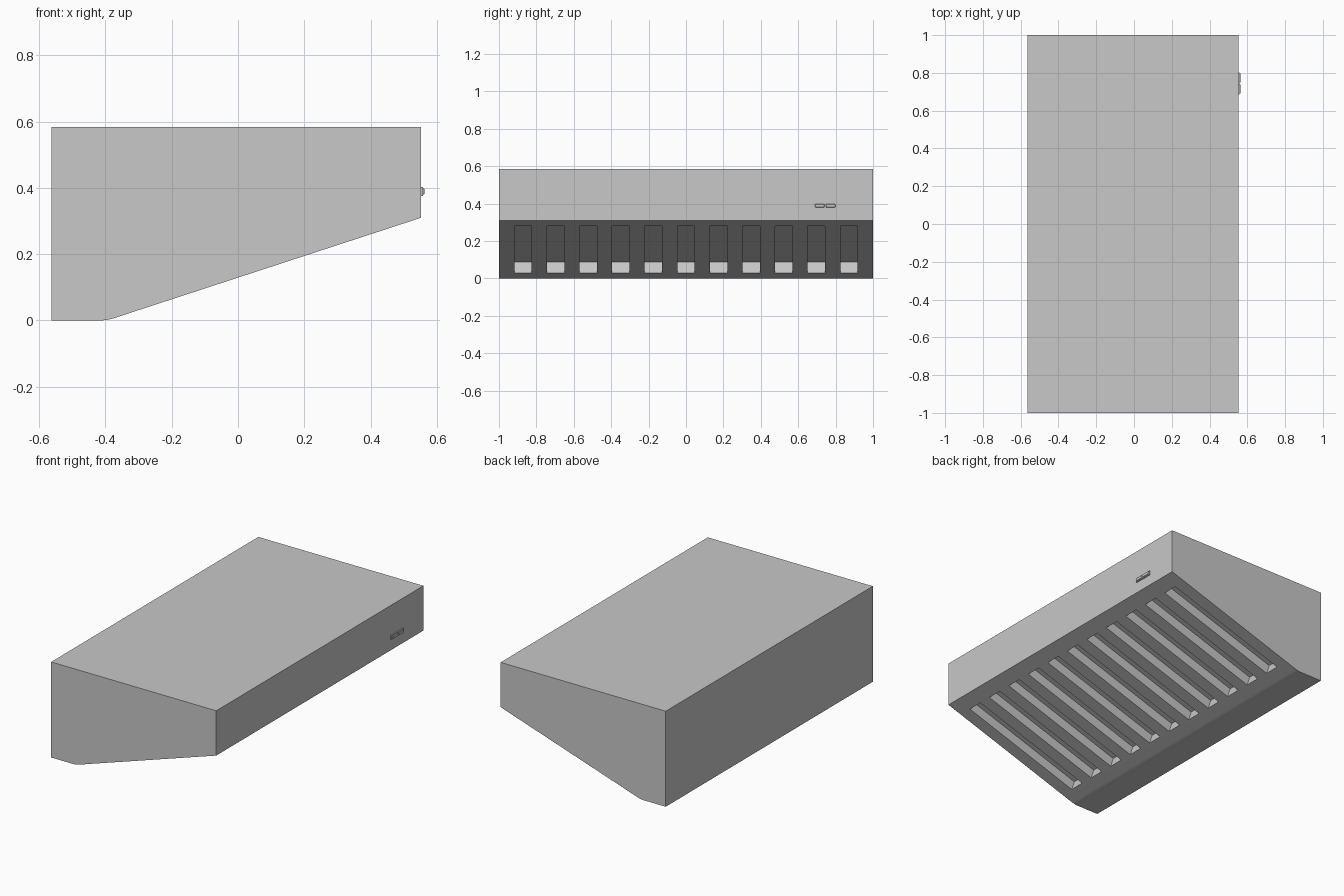
import bpy
import bmesh
from math import radians
from mathutils import Vector

cube = bpy.data.objects.get("Cube")
if cube:
    bpy.data.objects.remove(cube, do_unlink=True)

# One brushed grey for the whole hood
steel = bpy.data.materials.new("light grey steel")
steel.use_nodes = True
GREY = (0.58, 0.58, 0.58, 1)
steel.diffuse_color = GREY
steel.node_tree.nodes["Principled BSDF"].inputs["Base Color"].default_value = GREY


def finish(bm, name):
    bmesh.ops.recalc_face_normals(bm, faces=bm.faces[:])
    mesh = bpy.data.meshes.new(name)
    bm.to_mesh(mesh)
    bm.free()
    mesh.materials.append(steel)
    obj = bpy.data.objects.new(name, mesh)
    bpy.context.collection.objects.link(obj)
    return obj


def box(name, x0, x1, y0, y1, z0, z1, bevel=0.0):
    bm = bmesh.new()
    bmesh.ops.create_cube(bm, size=1)
    for v in bm.verts:
        v.co = Vector(((x0 + x1) / 2 + v.co.x * (x1 - x0),
                       (y0 + y1) / 2 + v.co.y * (y1 - y0),
                       (z0 + z1) / 2 + v.co.z * (z1 - z0)))
    if bevel:
        bmesh.ops.bevel(bm, geom=bm.edges[:], offset=bevel, segments=1, affect='EDGES')
    return finish(bm, name)


# Hood body: side profile swept along y, with stations at the slot edges
BACK, FRONT, TOP = -0.563, 0.553, 0.584
KNEE, LIP = -0.395, 0.31
RISE = LIP / (FRONT - KNEE)
SLOTS, PITCH, WIDTH, DEPTH = 11, 0.1743, 0.093, 0.061


def on_slope(x):
    return (x, (x - KNEE) * RISE)


# Slightly rounded bend between the flat base and the sloping underside
start, corner, end = Vector((KNEE - 0.02, 0)), Vector((KNEE, 0)), Vector(on_slope(KNEE + 0.02))
bend = []
for i in range(4):
    t = i / 3
    bend.append(tuple(start * (1 - t) ** 2 + corner * 2 * t * (1 - t) + end * t * t))

slot_low, slot_high = on_slope(-0.303), on_slope(0.461)
profile = [(BACK, TOP), (BACK, 0)] + bend + [slot_low, slot_high, (FRONT, LIP), (FRONT, TOP)]
slot_row = profile.index(slot_low)

stations = [-1.0]
for i in range(SLOTS):
    centre = (i - (SLOTS - 1) / 2) * PITCH
    stations += [centre - WIDTH / 2, centre + WIDTH / 2]
stations.append(1.0)

bm = bmesh.new()
rings = [[bm.verts.new((x, y, z)) for x, z in profile] for y in stations]
slot_faces = []
for s in range(len(rings) - 1):
    a, b = rings[s], rings[s + 1]
    for k in range(len(profile)):
        n = (k + 1) % len(profile)
        face = bm.faces.new((a[k], a[n], b[n], b[k]))
        if k == slot_row and s % 2:
            slot_faces.append(face)
bm.faces.new(rings[0])
bm.faces.new(rings[-1])

# Recessed filter slots, pushed in square to the sloping underside
inward = Vector((-RISE, 0, 1)).normalized() * DEPTH
floors = bmesh.ops.extrude_discrete_faces(bm, faces=slot_faces)["faces"]
for face in floors:
    bmesh.ops.translate(bm, verts=face.verts[:], vec=inward)
body = finish(bm, "hood_body")

bpy.context.view_layer.objects.active = body
body.select_set(True)
bpy.ops.object.shade_smooth_by_angle(angle=radians(15))
weighted = body.modifiers.new("even shading", 'WEIGHTED_NORMAL')
weighted.keep_sharp = True

# Switch plate with two rocker buttons on the front lip
box("switch_plate", FRONT - 0.005, FRONT + 0.006, 0.685, 0.803, 0.376, 0.402)
for name, y in (("left_button", 0.715), ("right_button", 0.773)):
    box(name, FRONT, FRONT + 0.010, y - 0.025, y + 0.025, 0.380, 0.398, 0.002)
